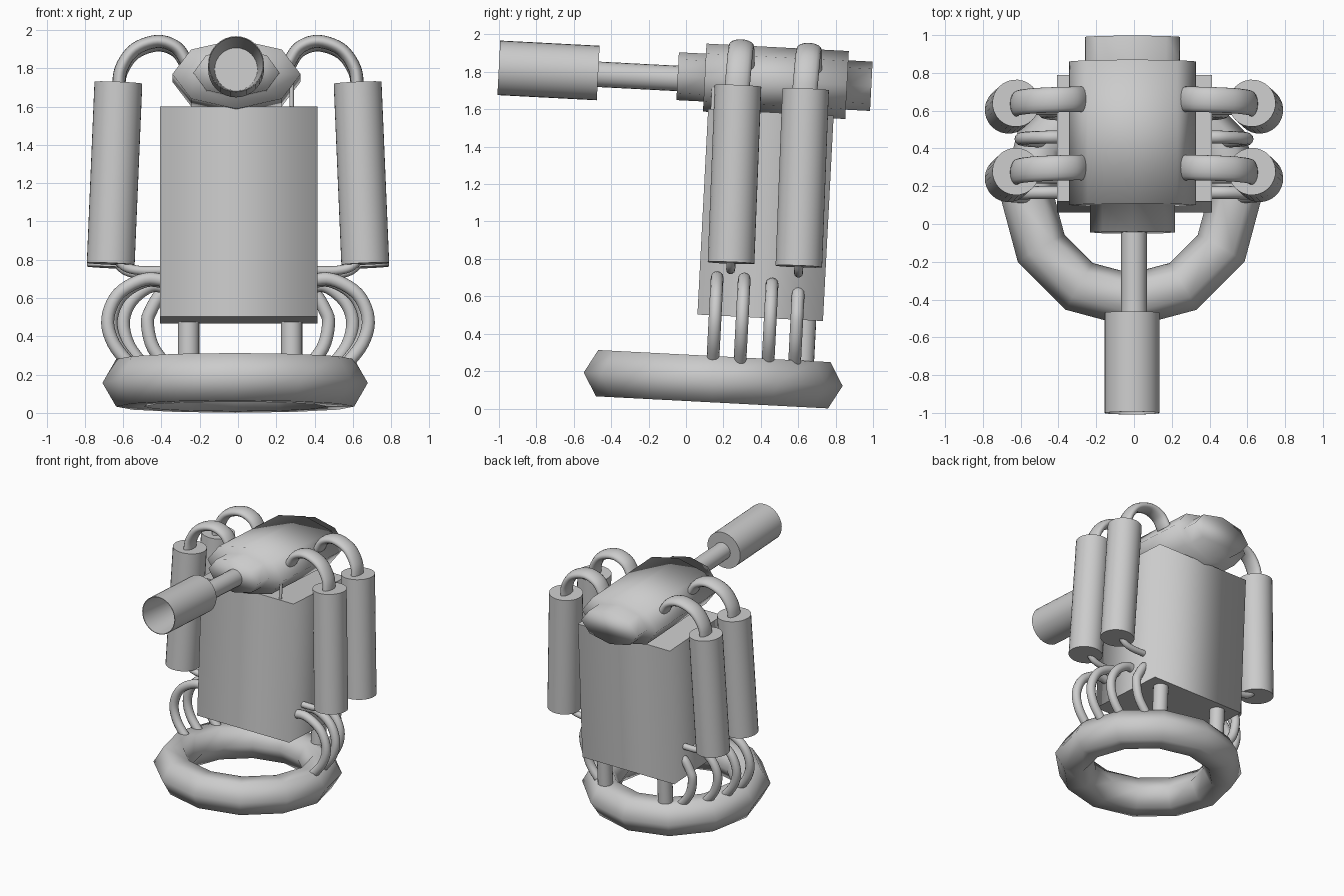
import bpy, bmesh, math
from mathutils import Matrix, Vector

if "Cube" in bpy.data.objects:
    bpy.data.objects.remove(bpy.data.objects["Cube"])

# The whole machine leans back slightly: parts are built upright, then tilted
TILT = Matrix.Rotation(-0.052, 4, 'X')
grey = bpy.data.materials.new("plain grey")
grey.diffuse_color = (0.6, 0.6, 0.6, 1)
grey.use_nodes = True
grey.node_tree.nodes["Principled BSDF"].inputs["Base Color"].default_value = grey.diffuse_color


def finish(name, bm, sharp=None):
    bmesh.ops.recalc_face_normals(bm, faces=bm.faces)
    bm.normal_update()
    for f in bm.faces:
        f.smooth = True
    if sharp:
        for e in bm.edges:
            if len(e.link_faces) == 2 and sharp(e):
                e.smooth = False
    bm.transform(TILT)
    me = bpy.data.meshes.new(name)
    bm.to_mesh(me)
    bm.free()
    me.materials.append(grey)
    ob = bpy.data.objects.new(name, me)
    bpy.context.collection.objects.link(ob)
    return ob


def steep(e):
    return e.calc_face_angle(0) > 1.0


def skin(bm, rings, caps=True, closed=False):
    """Join vertex rings into a surface."""
    n = len(rings[0])
    pairs = list(zip(rings, rings[1:]))
    if closed:
        pairs.append((rings[-1], rings[0]))
    for a, b in pairs:
        for i in range(n):
            j = (i + 1) % n
            bm.faces.new((a[i], a[j], b[j], b[i]))
    if caps:
        bm.faces.new(rings[0])
        bm.faces.new(rings[-1])


def lathe_y(name, profile, sides, cx, cz, sharp=None):
    """Stack of ellipses (y, rx, rz) along the y axis."""
    bm = bmesh.new()
    rings = []
    for y, rx, rz in profile:
        rings.append([bm.verts.new((cx + rx * math.cos(t), y, cz + rz * math.sin(t)))
                      for t in (2 * math.pi * i / sides for i in range(sides))])
    skin(bm, rings)
    return finish(name, bm, sharp)


def rod(name, a, b, r, sides=20):
    a, b = Vector(a), Vector(b)
    d = b - a
    bm = bmesh.new()
    m = Matrix.Translation((a + b) / 2) @ d.to_track_quat('Z', 'Y').to_matrix().to_4x4()
    bmesh.ops.create_cone(bm, cap_ends=True, segments=sides, radius1=r, radius2=r,
                          depth=d.length, matrix=m)
    return finish(name, bm, steep)


def hose(name, pts, y0, y1, r_in, r_y, s, sides=12, steps=5):
    """Sweep an ellipse along a smooth path of (x, z) points, s = mirror side."""
    p = [Vector((x * s, z)) for x, z in pts]
    p = [2 * p[0] - p[1]] + p + [2 * p[-1] - p[-2]]
    path = []
    for i in range(1, len(p) - 2):
        a, b, c, d = p[i - 1:i + 3]
        for k in range(steps):
            t = k / steps
            path.append(0.5 * (2 * b + (c - a) * t + (2 * a - 5 * b + 4 * c - d) * t * t
                               + (3 * b - a - 3 * c + d) * t ** 3))
    path.append(p[-2])
    bm = bmesh.new()
    rings = []
    for i, q in enumerate(path):
        tan = (path[min(i + 1, len(path) - 1)] - path[max(i - 1, 0)]).normalized()
        y = y0 + (y1 - y0) * i / (len(path) - 1)
        ring = []
        for k in range(sides):
            t = 2 * math.pi * k / sides
            c = r_in * math.cos(t)
            ring.append(bm.verts.new((q.x - tan.y * c, y + r_y * math.sin(t), q.y + tan.x * c)))
        rings.append(ring)
    skin(bm, rings)
    return finish(name, bm, steep)


# Base ring: 12 by 6 sided torus
RING_R, RING_Y = 0.55, 0.137
bm = bmesh.new()
rings = []
for i in range(12):
    u = math.pi * i / 6
    ring = []
    for k in range(6):
        v = math.pi * k / 3
        rr = RING_R + 0.143 * math.cos(v)
        ring.append(bm.verts.new((-0.015 + rr * math.cos(u), RING_Y + rr * math.sin(u),
                                  0.164 + 0.143 * math.sin(v))))
    rings.append(ring)
skin(bm, rings, caps=False, closed=True)
finish("base_ring", bm)

# Main body block: sides shaded round, top and bottom crisp
bm = bmesh.new()
bmesh.ops.create_cube(bm, size=1, matrix=Matrix.Translation((0.003, 0.371, 1.055))
                      @ Matrix.Diagonal((0.822, 0.672, 1.1, 1)))
finish("body_block", bm,
       lambda e: any(abs(f.normal.z) > 0.9 for f in e.link_faces))

# Legs between ring and body
for side, x in (("left", -0.258), ("right", 0.28)):
    rod("leg_" + side, (x, 0.615, 0.2), (x, 0.615, 0.55), 0.056)

# Head: stepped eight-sided flattened drum
lathe_y("head", [(-0.137, 0.225, 0.128), (0.008, 0.225, 0.128), (0.008, 0.335, 0.182),
                 (0.77, 0.335, 0.182), (0.77, 0.252, 0.132), (0.9, 0.252, 0.132)],
        8, -0.008, 1.772)

# Barrel: thin rod and hollow muzzle
rod("barrel_rod", (0, -0.57, 1.76), (0, -0.1, 1.76), 0.068)
lathe_y("muzzle", [(-0.582, 0.112, 0.112), (-1.094, 0.141, 0.141), (-1.094, 0.146, 0.146),
                   (-0.562, 0.146, 0.146)], 32, -0.01, 1.767, steep)

# Small pin between body and head
rod("neck_pin", (0.28, 0.06, 1.58), (0.28, 0.06, 1.73), 0.012, 10)

for s, side in ((-1, "left"), (1, "right")):
    # Tanks with a top hose into the head and a small pipe into the body
    for pos, yt, yb in (("front", 0.188, 0.2), ("back", 0.55, 0.563)):
        tag = "_" + pos + "_" + side
        rod("tank" + tag, (s * 0.665, yb, 0.79), (s * 0.625, yt, 1.737), 0.125, 28)
        hose("top_hose" + tag,
             [(0.625, 1.70), (0.61, 1.81), (0.54, 1.91), (0.42, 1.953), (0.32, 1.92),
              (0.265, 1.84)], yt - 0.005, yt + 0.015, 0.034, 0.067, s, 16)
        hose("lower_pipe" + tag,
             [(0.63, 0.81), (0.585, 0.772), (0.51, 0.755), (0.39, 0.755)],
             yb, yb, 0.024, 0.024, s)
    # Curved ribs from body side down to the ring
    for i, (y, top) in enumerate(((0.13, 0.705), (0.275, 0.705), (0.425, 0.685), (0.567, 0.645))):
        xr = math.sqrt(RING_R ** 2 - (y - RING_Y) ** 2)
        xo = xr + 0.13
        xs = 0.36
        hose("rib_%d_%s" % (i + 1, side),
             [(xs, top - 0.01), (xs + (xo - xs) * 0.4, top), (xs + (xo - xs) * 0.82, top - 0.075),
              (xo, 0.5), (xo - 0.03, 0.37), (xr, 0.24)], y, y, 0.034, 0.034, s)
